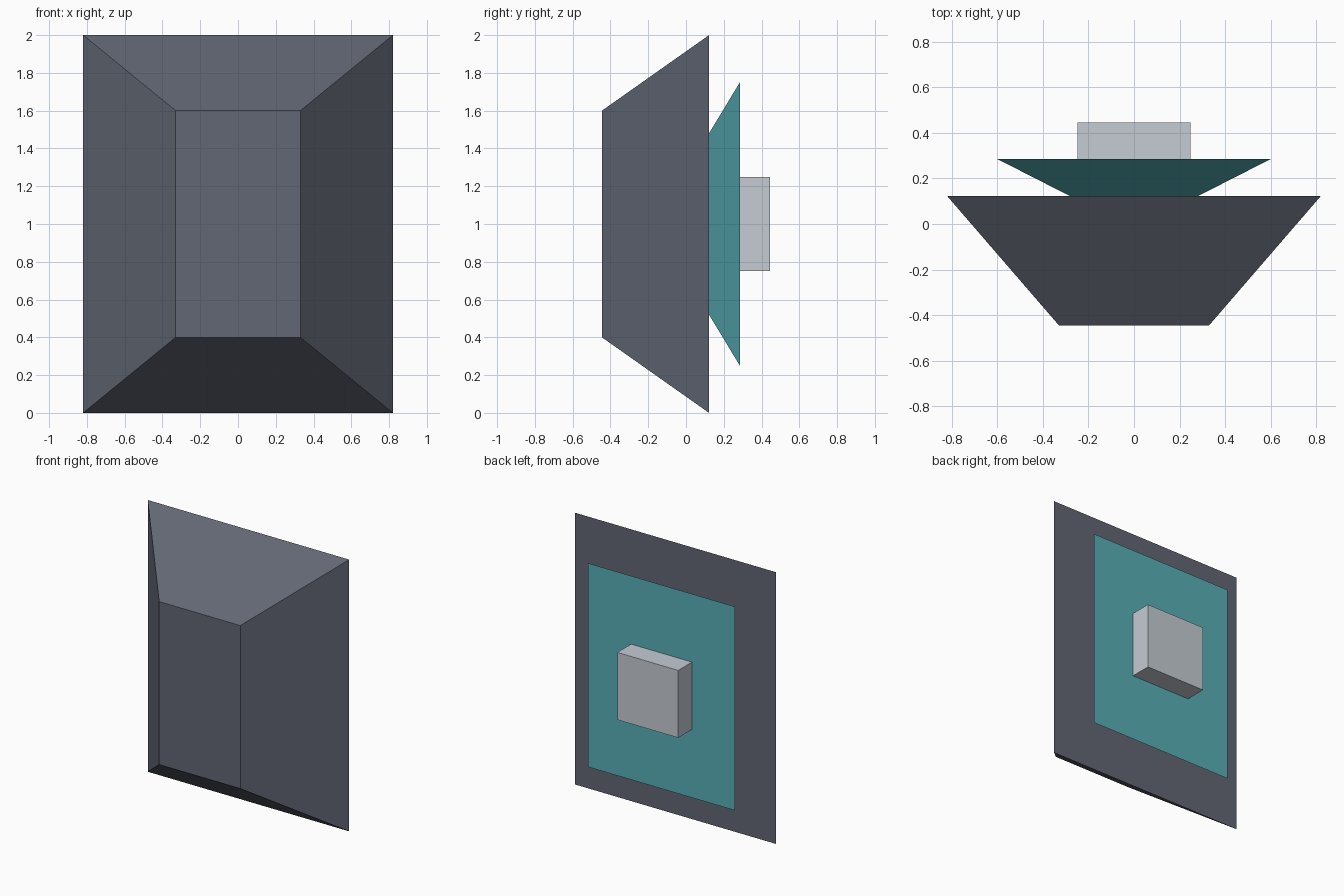
import bpy

if "Cube" in bpy.data.objects:
    bpy.data.objects.remove(bpy.data.objects["Cube"])


def srgb(r, g, b):
    """8-bit display colour to linear values."""
    def lin(c):
        c /= 255
        return c / 12.92 if c <= 0.04045 else ((c + 0.055) / 1.055) ** 2.4
    return (lin(r), lin(g), lin(b), 1)


def material(name, colour):
    mat = bpy.data.materials.new(name)
    mat.diffuse_color = colour
    mat.use_nodes = True
    mat.node_tree.nodes["Principled BSDF"].inputs["Base Color"].default_value = mat.diffuse_color
    return mat


def frustum(name, front, back, mat):
    """Four-sided block along y; each end is (y, half width, half height)."""
    verts = [(sx * w, y, 1 + sz * h)
             for y, w, h in (front, back)
             for sx, sz in ((-1, -1), (1, -1), (1, 1), (-1, 1))]
    sides = [(i, i + 4, (i + 1) % 4 + 4, (i + 1) % 4) for i in range(4)]
    mesh = bpy.data.meshes.new(name)
    mesh.from_pydata(verts, [], [(0, 1, 2, 3), (7, 6, 5, 4)] + sides)
    mesh.materials.append(mat)
    obj = bpy.data.objects.new(name, mesh)
    bpy.context.collection.objects.link(obj)
    return obj


slate = material("slate grey", srgb(98, 103, 116))
teal = material("teal", srgb(88, 175, 183))
silver = material("light grey", srgb(197, 204, 212))

# Large tapered body, narrow end forward
frustum("main_body", (-0.445, 0.33, 0.60), (0.122, 0.82, 1.00), slate)
# Flared plate behind the body
frustum("rear_flare", (0.122, 0.28, 0.48), (0.285, 0.60, 0.75), teal)
# Small block on the back
frustum("rear_block", (0.285, 0.248, 0.248), (0.445, 0.248, 0.248), silver)
